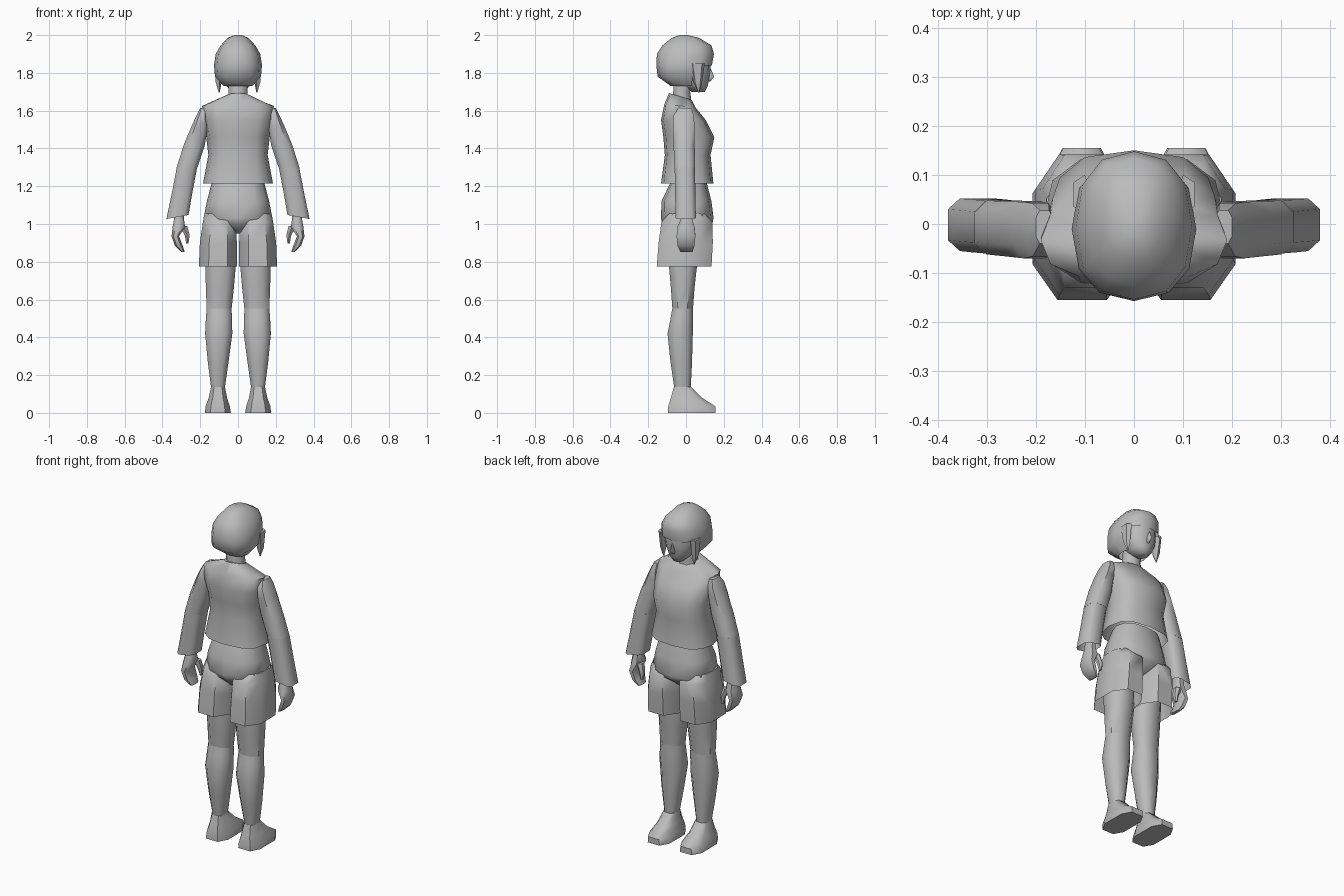
import bpy, bmesh, math

grey = bpy.data.materials.new("plain_grey")
grey.diffuse_color = (0.5, 0.5, 0.5, 1)


def ring(bm, row, n, e, turn):
    """One cross-section: z, x range, y range, optional slopes of z along x and y."""
    z, x0, x1, y0, y1, sx, sy = (tuple(row) + (0, 0))[:7]
    cx, cy, rx, ry = (x0 + x1) / 2, (y0 + y1) / 2, (x1 - x0) / 2, (y1 - y0) / 2
    pts = []
    for i in range(n):
        a = 2 * math.pi * (i + turn) / n
        c, s = math.cos(a), math.sin(a)
        pts.append((math.copysign(abs(c) ** e, c), math.copysign(abs(s) ** e, s)))
    mx, my = max(p[0] for p in pts), max(p[1] for p in pts)
    verts = []
    for px, py in pts:
        dx, dy = px / mx * rx, py / my * ry
        verts.append(bm.verts.new((cx + dx, cy + dy, z + sx * dx + sy * dy)))
    return verts


def loft(name, rows, n=8, e=0.75, turn=0.5, caps=(True, True), mirror=False,
         remove=None, angle=50):
    """Skin a stack of rings, listed bottom to top."""
    bm = bmesh.new()
    rings = [ring(bm, r, n, e, turn) for r in rows]
    for a, b in zip(rings, rings[1:]):
        for i in range(n):
            j = (i + 1) % n
            bm.faces.new((a[i], a[j], b[j], b[i]))
    if caps[0]:
        bm.faces.new(rings[0][::-1])
    if caps[1]:
        bm.faces.new(rings[-1])
    if remove:
        gone = [f for f in bm.faces if remove(f.calc_center_median())]
        bmesh.ops.delete(bm, geom=gone, context='FACES')
    for f in bm.faces:
        f.smooth = True
    me = bpy.data.meshes.new(name)
    bm.to_mesh(me)
    bm.free()
    me.set_sharp_from_angle(angle=math.radians(angle))
    me.materials.append(grey)
    ob = bpy.data.objects.new(name, me)
    bpy.context.collection.objects.link(ob)
    if mirror:
        ob.modifiers.new("Mirror", 'MIRROR').use_mirror_merge = False
    return ob


def sym(*rows):
    """Rows centred on x = 0: z, half width, back y, front y, optional slope along y."""
    return [(r[0], -r[1], r[1], r[2], r[3], 0, r[4] if len(r) > 4 else 0) for r in rows]


# Hair cap, open at the front below the fringe
loft("hair", sym((1.73, .075, -.08, .06), (1.78, .122, -.15, .09),
                 (1.84, .127, -.157, .137), (1.90, .118, -.154, .148),
                 (1.945, .092, -.125, .135), (1.985, .055, -.075, .07),
                 (2.0, .02, -.035, .01)),
     n=12, e=0.85, turn=0, caps=(False, True), angle=70,
     remove=lambda c: c.z < 1.83 and c.y > 0.045)

# Pointed side locks
loft("side_locks", [(1.695, .098, .102, .066, .07), (1.75, .09, .118, .04, .085),
                    (1.85, .09, .123, .02, .10)], n=5, e=1, mirror=True)

# Face and nose
loft("face", sym((1.70, .03, .03, .10), (1.73, .062, -.02, .115), (1.78, .088, -.06, .126),
                 (1.82, .095, -.07, .13), (1.88, .095, -.07, .13)), n=12, e=0.9, turn=0, angle=70)
loft("nose", sym((1.755, .01, .10, .128), (1.778, .013, .10, .15), (1.82, .005, .11, .133)),
     n=4, e=1, turn=0, angle=70)

# Neck
loft("neck", sym((1.64, .055, -.07, .03), (1.70, .05, -.068, .022), (1.78, .05, -.06, .04)), e=1)

# Shirt body with a sloping neckline
loft("shirt", sym((1.215, .185, -.132, .145), (1.365, .157, -.112, .13), (1.46, .168, -.12, .15),
                  (1.55, .183, -.132, .105), (1.625, .19, -.115, .05, -.1),
                  (1.675, .06, -.09, .03, -.3)),
     n=12, e=0.75, turn=0, caps=(False, True), angle=60)

# Sleeves in two sections, flaring to the cuff
loft("upper_sleeves", [(1.30, .215, .325, -.062, .048), (1.42, .175, .287, -.066, .046),
                       (1.52, .16, .245, -.07, .045), (1.575, .16, .22, -.066, .042),
                       (1.615, .165, .20, -.04, .028)], e=0.7, mirror=True)
loft("lower_sleeves", [(1.037, .262, .379, -.055, .052, -.18), (1.17, .24, .35, -.058, .05, -.08),
                       (1.30, .216, .324, -.06, .047)], e=0.6, caps=(False, True), mirror=True)

# Hands: curled mitten and thumb
loft("hands", [(.853, .282, .302, -.03, .035), (.885, .293, .334, -.045, .045),
               (.935, .312, .352, -.05, .05), (.985, .28, .346, -.045, .045),
               (1.02, .285, .34, -.03, .035), (1.07, .285, .335, -.03, .035)], mirror=True)
loft("thumbs", [(.897, .262, .274, .025, .045), (.94, .256, .282, .012, .05),
                (.99, .268, .31, 0, .045)], n=6, e=0.9, mirror=True)

# Hips tapering to the crotch
loft("hips", sym((.95, .02, -.07, .07), (1.005, .14, -.128, .14), (1.03, .182, -.132, .146),
                 (1.12, .165, -.13, .135), (1.235, .135, -.075, .105)),
     n=12, e=0.8, turn=0, angle=60)

# Shorts legs, open at the hem
loft("shorts_legs", [(.775, .004, .207, -.155, .135), (.90, .006, .202, -.145, .142),
                     (1.01, .012, .186, -.13, .14), (1.055, .04, .178, -.09, .10)],
     n=8, e=0.8, caps=(False, True), mirror=True)

# Legs
loft("thighs", [(.55, .034, .166, -.072, .037), (.66, .022, .17, -.08, .045),
                (.775, .012, .173, -.09, .058), (.95, .02, .17, -.09, .07)], e=0.85, mirror=True)
loft("shins", [(.13, .07, .142, -.062, .025), (.27, .05, .16, -.082, .032),
               (.42, .03, .174, -.098, .036), (.50, .032, .17, -.082, .037),
               (.555, .034, .166, -.072, .037)], e=0.85, mirror=True)

# Shoes with low toes
loft("shoes", [(0, .038, .175, -.095, .155), (.035, .043, .172, -.094, .155),
               (.08, .058, .155, -.08, .085), (.138, .069, .143, -.064, .026)],
     n=8, e=0.65, mirror=True)
